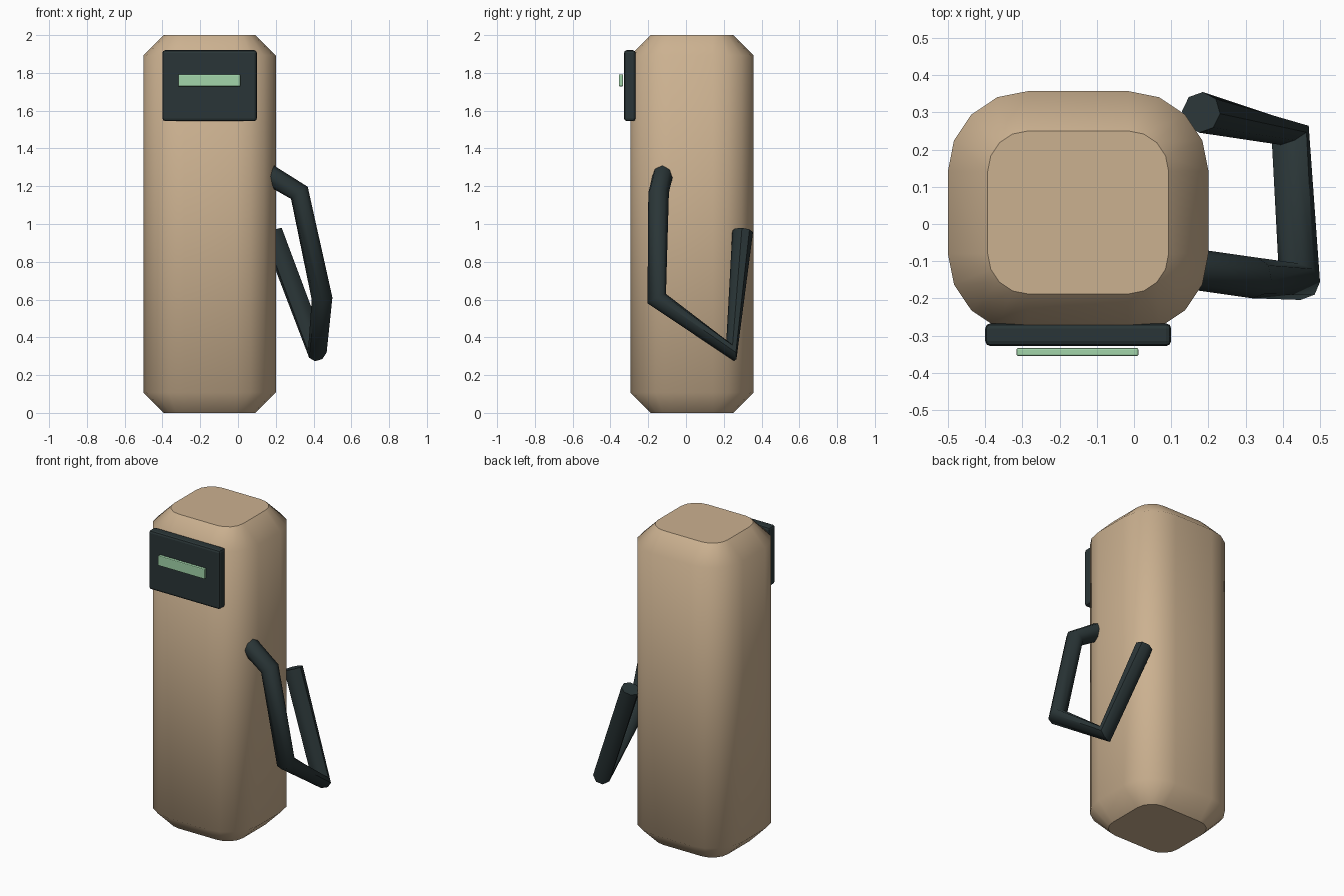
import bpy, bmesh, math
from mathutils import Vector

cube = bpy.data.objects.get("Cube")
if cube:
    bpy.data.objects.remove(cube, do_unlink=True)


def material(name, color):
    m = bpy.data.materials.new(name)
    m.use_nodes = True
    m.diffuse_color = (*color, 1)
    m.node_tree.nodes["Principled BSDF"].inputs["Base Color"].default_value = (*color, 1)
    return m


tan = material("tan paint", (0.60, 0.44, 0.28))
dark = material("dark rubber", (0.023, 0.036, 0.038))
green = material("display green", (0.36, 0.66, 0.40))


def mesh_object(name, bm, mat):
    bmesh.ops.recalc_face_normals(bm, faces=bm.faces)
    me = bpy.data.meshes.new(name)
    bm.to_mesh(me)
    bm.free()
    ob = bpy.data.objects.new(name, me)
    bpy.context.collection.objects.link(ob)
    me.materials.append(mat)
    return ob


# Pillar body: rounded-rectangle rings with chamfered ends
CX, CY, HX, HY, R, INSET = -0.15, 0.031, 0.35, 0.326, 0.215, 0.107
STEPS = 4


def ring(bm, inset, z):
    verts = []
    for q, (sx, sy) in enumerate([(1, 1), (-1, 1), (-1, -1), (1, -1)]):
        for i in range(STEPS + 1):
            a = (q + i / STEPS) * math.pi / 2
            verts.append(bm.verts.new((
                CX + sx * (HX - R) + (R - inset) * math.cos(a),
                CY + sy * (HY - R) + (R - inset) * math.sin(a), z)))
    return verts


bm = bmesh.new()
rings = [ring(bm, i, z) for i, z in [(INSET, 0), (0, INSET), (0, 2 - INSET), (INSET, 2)]]
for low, high in zip(rings, rings[1:]):
    for i in range(len(low)):
        j = (i + 1) % len(low)
        bm.faces.new((low[i], low[j], high[j], high[i])).smooth = True
for cap in (rings[0], rings[-1]):
    face = bm.faces.new(cap)
    for e in face.edges:
        e.smooth = False
mesh_object("pillar_body", bm, tan)


# Display panel and its light strip
def box(name, low, high, bevel, mat):
    low, high = Vector(low), Vector(high)
    bm = bmesh.new()
    bmesh.ops.create_cube(bm, size=1)
    for v in bm.verts:
        v.co = (low + high) / 2 + v.co * (high - low)
    bmesh.ops.bevel(bm, geom=bm.edges[:], offset=bevel, segments=2,
                    profile=0.5, affect='EDGES')
    return mesh_object(name, bm, mat)


box("display_panel", (-0.4, -0.328, 1.545), (0.1, -0.267, 1.92), 0.014, dark)
box("display_strip", (-0.316, -0.355, 1.728), (0.012, -0.333, 1.792), 0.005, green)

# Hose hanging on the left side
path = [(0.15, -0.12, 1.27), (0.325, -0.145, 1.165), (0.445, -0.155, 0.605),
        (0.42, 0.24, 0.325), (0.18, 0.3, 0.96)]
curve = bpy.data.curves.new("hose", 'CURVE')
curve.dimensions = '3D'
curve.bevel_depth = 0.055
curve.bevel_resolution = 2
curve.use_fill_caps = True
spline = curve.splines.new('POLY')
spline.points.add(len(path) - 1)
for p, co in zip(spline.points, path):
    p.co = (*co, 1)
hose = bpy.data.objects.new("hose", curve)
bpy.context.collection.objects.link(hose)
curve.materials.append(dark)
bpy.ops.object.select_all(action='DESELECT')
hose.select_set(True)
bpy.context.view_layer.objects.active = hose
bpy.ops.object.convert(target='MESH')
bpy.ops.object.shade_smooth_by_angle(angle=math.radians(50))
